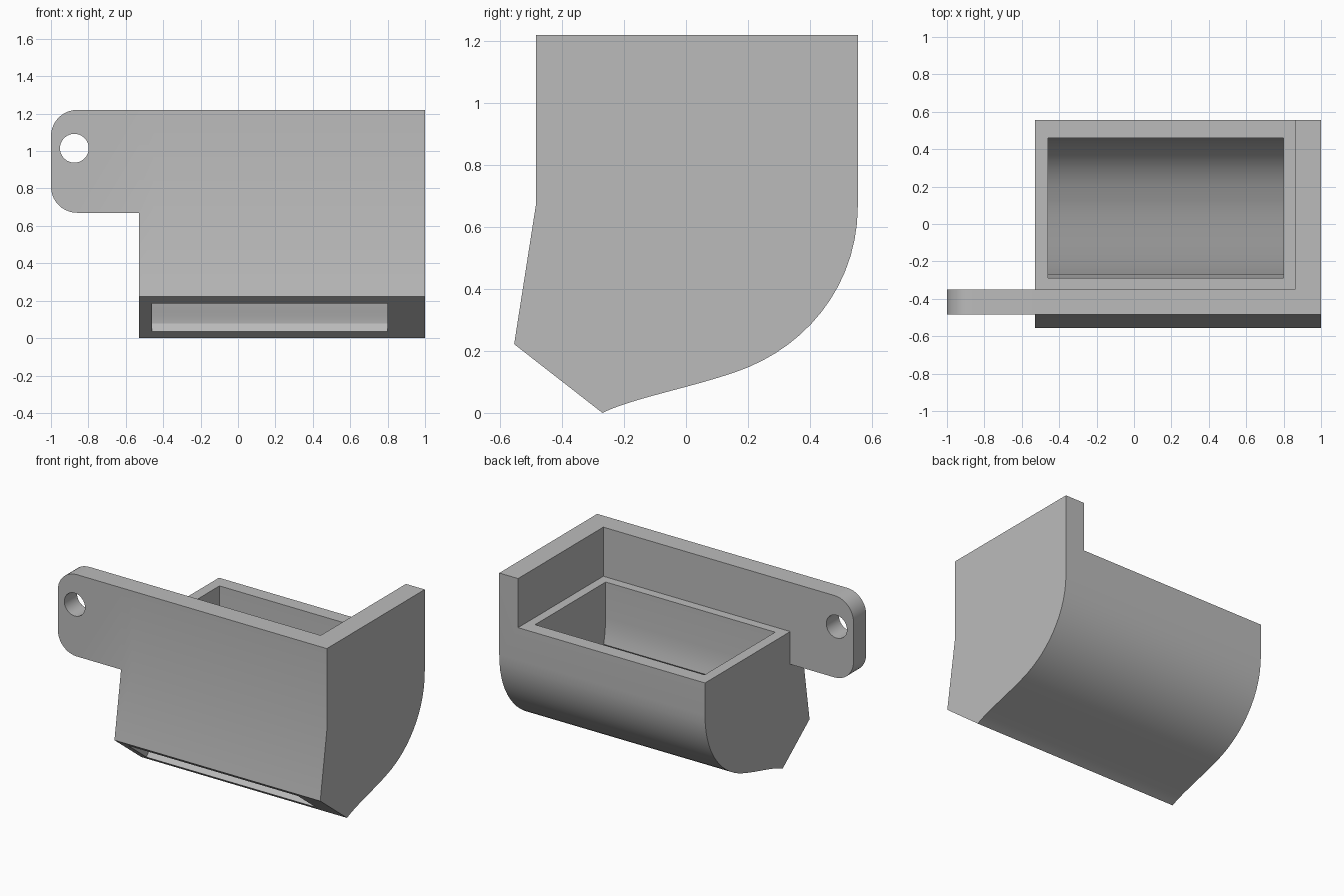
import bpy, math
from mathutils import Vector
from mathutils.geometry import interpolate_bezier

cube = bpy.data.objects.get("Cube")
if cube:
    bpy.data.objects.remove(cube, do_unlink=True)

grey = bpy.data.materials.new("plain_grey")
grey.use_nodes = True
grey.diffuse_color = (0.5, 0.5, 0.5, 1)
grey.node_tree.nodes["Principled BSDF"].inputs["Base Color"].default_value = (0.5, 0.5, 0.5, 1)


def curve(*pts, steps=14):
    """Points along a cubic: start, handle, handle, end."""
    p = [Vector((a, b, 0)) for a, b in pts]
    return [(v.x, v.y) for v in interpolate_bezier(*p, steps)]


def arc(cx, cz, r, start, end, steps):
    angles = [math.radians(start + (end - start) * i / steps) for i in range(steps + 1)]
    return [(cx + r * math.cos(a), cz + r * math.sin(a)) for a in angles]


def prism(name, profile, low, high, axis):
    """Extrude a closed profile along x (profile is y, z) or y (profile is x, z)."""
    def place(a, b, c):
        return (c, a, b) if axis == "x" else (a, c, b)
    n = len(profile)
    verts = [place(a, b, c) for c in (low, high) for a, b in profile]
    faces = [tuple(range(n)), tuple(range(2 * n - 1, n - 1, -1))]
    faces += [(i, i + n, (i + 1) % n + n, (i + 1) % n) for i in range(n)]
    mesh = bpy.data.meshes.new(name)
    mesh.from_pydata(verts, [], faces)
    mesh.materials.append(grey)
    obj = bpy.data.objects.new(name, mesh)
    bpy.context.collection.objects.link(obj)
    bpy.ops.object.select_all(action="DESELECT")
    obj.select_set(True)
    bpy.context.view_layer.objects.active = obj
    bpy.ops.object.mode_set(mode="EDIT")
    bpy.ops.mesh.select_all(action="SELECT")
    bpy.ops.mesh.normals_make_consistent(inside=False)
    bpy.ops.object.mode_set(mode="OBJECT")
    return obj


def combine(target, other, operation):
    mod = target.modifiers.new(operation.lower(), "BOOLEAN")
    mod.operation, mod.solver, mod.object = operation, "EXACT", other
    bpy.context.view_layer.objects.active = target
    bpy.ops.object.modifier_apply(modifier=mod.name)
    bpy.data.objects.remove(other, do_unlink=True)


def box_profile(a0, a1, b0, b1):
    return [(a0, b0), (a1, b0), (a1, b1), (a0, b1)]


TOP, LEDGE, BEND = 1.22, 0.89, 0.67
FRONT, BACK = -0.485, 0.555

# Body: side profile with a rounded back and a pointed lower lip
outer = [(FRONT, TOP), (FRONT, BEND), (-0.555, 0.222), (-0.27, 0)]
outer += curve((-0.27, 0), (-0.17, 0.05), (0.06, 0.09), (0.2, 0.147))[1:]
outer += curve((0.2, 0.147), (0.40, 0.23), (BACK, 0.42), (BACK, BEND))[1:]
outer += [(BACK, TOP)]
body = prism("scoop_body", outer, -0.53, 1, "x")

# Lowered rim, leaving the tall front and end walls
combine(body, prism("rim_cutter", box_profile(-0.35, 0.8, LEDGE, 1.5), -0.8, 0.86, "x"), "DIFFERENCE")

# Chute from the top opening down to the front slot
cavity = [(0.46, 1), (-0.29, 1), (-0.29, 0.65), (-0.286, 0.59), (-0.279, 0.53), (-0.268, 0.48),
          (-0.508, 0.185), (-0.57, 0.106), (-0.377, -0.044), (-0.315, 0.035)]
cavity += curve((-0.28, 0.078), (-0.17, 0.13), (0.03, 0.165), (0.16, 0.235))
cavity += curve((0.16, 0.235), (0.33, 0.31), (0.46, 0.44), (0.46, BEND))[1:]
combine(body, prism("chute_cutter", cavity, -0.46, 0.80, "x"), "DIFFERENCE")

# Mounting tab with rounded corners and a hole
R = 0.14
tab = [(-0.45, BEND), (-0.45, TOP)]
tab += arc(-1 + R, TOP - R, R, 90, 180, 10) + arc(-1 + R, BEND + R, R, 180, 270, 10)
tab_obj = prism("mounting_tab", tab, FRONT, -0.35, "y")
hole = arc(-0.875, 1.015, 0.077, 0, 360, 36)[:-1]
combine(tab_obj, prism("hole_cutter", hole, -0.8, 0, "y"), "DIFFERENCE")
combine(body, tab_obj, "UNION")

# Smooth curves, crisp edges
bpy.ops.object.select_all(action="DESELECT")
body.select_set(True)
bpy.context.view_layer.objects.active = body
bpy.ops.object.shade_smooth_by_angle(angle=math.radians(25))
